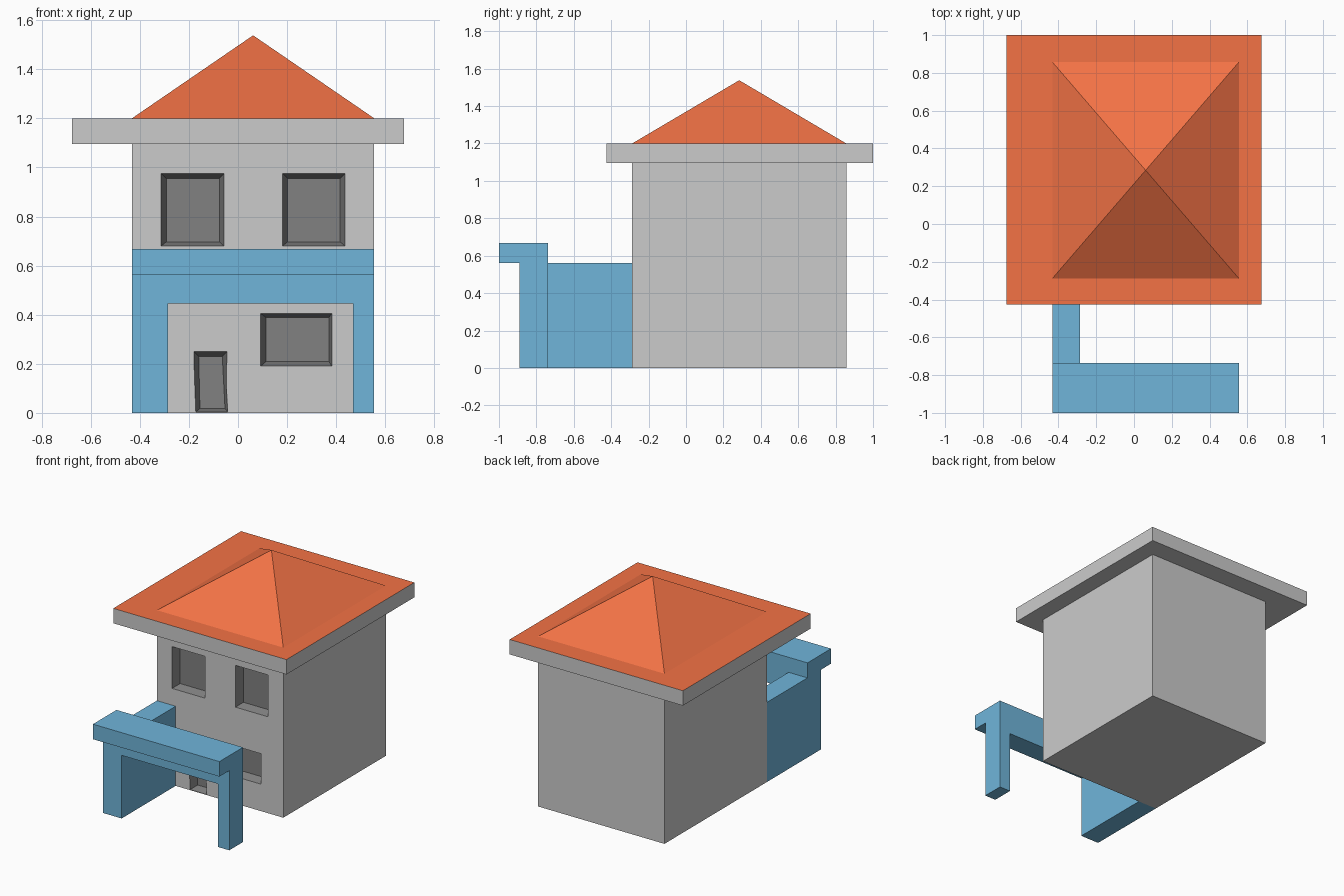
import bpy, bmesh
from math import radians, sqrt
from mathutils import Matrix

if "Cube" in bpy.data.objects:
    bpy.data.objects.remove(bpy.data.objects["Cube"])


def material(name, rgb):
    m = bpy.data.materials.new(name)
    m.diffuse_color = (*rgb, 1)
    m.use_nodes = True
    m.node_tree.nodes["Principled BSDF"].inputs["Base Color"].default_value = m.diffuse_color
    return m


RED = material("roof_red", (0.90, 0.17, 0.06))
BLUE = material("porch_blue", (0.16, 0.46, 0.70))
DARK = material("dark_glass", (0.22, 0.22, 0.22))


def finish(name, bm, *mats):
    bmesh.ops.recalc_face_normals(bm, faces=bm.faces)
    mesh = bpy.data.meshes.new(name)
    bm.to_mesh(mesh)
    bm.free()
    for m in mats:
        mesh.materials.append(m)
    ob = bpy.data.objects.new(name, mesh)
    bpy.context.collection.objects.link(ob)
    return ob


def box(name, x, y, z, *mats):
    bm = bmesh.new()
    size = Matrix.Diagonal((x[1] - x[0], y[1] - y[0], z[1] - z[0], 1))
    mid = Matrix.Translation([(a + b) / 2 for a, b in (x, y, z)])
    bmesh.ops.create_cube(bm, size=1, matrix=mid @ size)
    return finish(name, bm, *mats)


def prism(name, outer, inner, y0, y1, *mats):
    """Join an (x, z) outline at y0 to a matching outline at y1."""
    bm = bmesh.new()
    a = [bm.verts.new((x, y0, z)) for x, z in outer]
    b = [bm.verts.new((x, y1, z)) for x, z in inner]
    bm.faces.new(a)
    bm.faces.new(b)
    for i in range(len(a)):
        j = (i + 1) % len(a)
        bm.faces.new((a[i], a[j], b[j], b[i]))
    return finish(name, bm, *mats)


def rect(x0, x1, z0, z1):
    return [(x0, z0), (x1, z0), (x1, z1), (x0, z1)]


LEFT, RIGHT, FRONT, BACK = -0.432, 0.555, -0.288, 0.857
EAVE, TOP, DEPTH = 1.095, 1.2, 0.06

# House walls with tapered window and door recesses
house = box("house_walls", (LEFT, RIGHT), (FRONT, BACK), (0, EAVE))
house.data.materials.append(None)
house.data.materials.append(DARK)
openings = [
    (rect(-0.313, -0.057, 0.68, 0.975), rect(-0.292, -0.076, 0.697, 0.955)),
    (rect(0.182, 0.436, 0.68, 0.975), rect(0.202, 0.416, 0.697, 0.955)),
    (rect(0.092, 0.382, 0.19, 0.405), rect(0.115, 0.37, 0.21, 0.388)),
    ([(-0.172, 0.004), (-0.042, 0.004), (-0.045, 0.25), (-0.18, 0.25)],
     [(-0.155, 0.018), (-0.053, 0.018), (-0.064, 0.23), (-0.16, 0.23)]),
]
for outer, inner in openings:
    # Carry the taper past the wall face so the cut is clean
    flared = [(2 * a - c, 2 * b - d) for (a, b), (c, d) in zip(outer, inner)]
    cutter = prism("opening_cutter", flared, inner, FRONT - DEPTH, FRONT + DEPTH, DARK)
    cutter.hide_render = True
    mod = house.modifiers.new("opening", 'BOOLEAN')
    mod.object, mod.operation, mod.solver = cutter, 'DIFFERENCE', 'EXACT'
    mod.material_mode = 'TRANSFER'
    bpy.context.view_layer.objects.active = house
    bpy.ops.object.modifier_apply(modifier=mod.name)
    bpy.data.objects.remove(cutter)

# Overhanging eaves slab: grey with a red top
eaves = box("eaves_slab", (-0.676, 0.676), (-0.425, 1.0), (EAVE, TOP), None, RED)
for p in eaves.data.polygons:
    if p.normal.z > 0.5:
        p.material_index = 1

# Pyramid roof above the walls
bm = bmesh.new()
H = 0.338
bmesh.ops.create_cone(
    bm, segments=4, radius1=sqrt(0.5), radius2=0, depth=1, cap_ends=False,
    matrix=Matrix.Translation(((LEFT + RIGHT) / 2, (FRONT + BACK) / 2, TOP + H / 2))
    @ Matrix.Diagonal((RIGHT - LEFT, BACK - FRONT, H, 1))
    @ Matrix.Rotation(radians(45), 4, 'Z'))
bmesh.ops.remove_doubles(bm, verts=bm.verts, dist=1e-5)
finish("pyramid_roof", bm, RED)

# Porch: front arch, side wall back to the house, and overhanging beam
arch = [(LEFT, 0), (-0.285, 0), (-0.285, 0.445), (0.468, 0.445),
        (0.468, 0), (RIGHT, 0), (RIGHT, 0.562), (LEFT, 0.562)]
prism("porch_arch", arch, arch, -0.89, -0.737, BLUE)
box("porch_side_wall", (LEFT, -0.285), (-0.737, FRONT), (0, 0.562), BLUE)
box("porch_beam", (LEFT, RIGHT), (-1.0, -0.737), (0.562, 0.668), BLUE)
